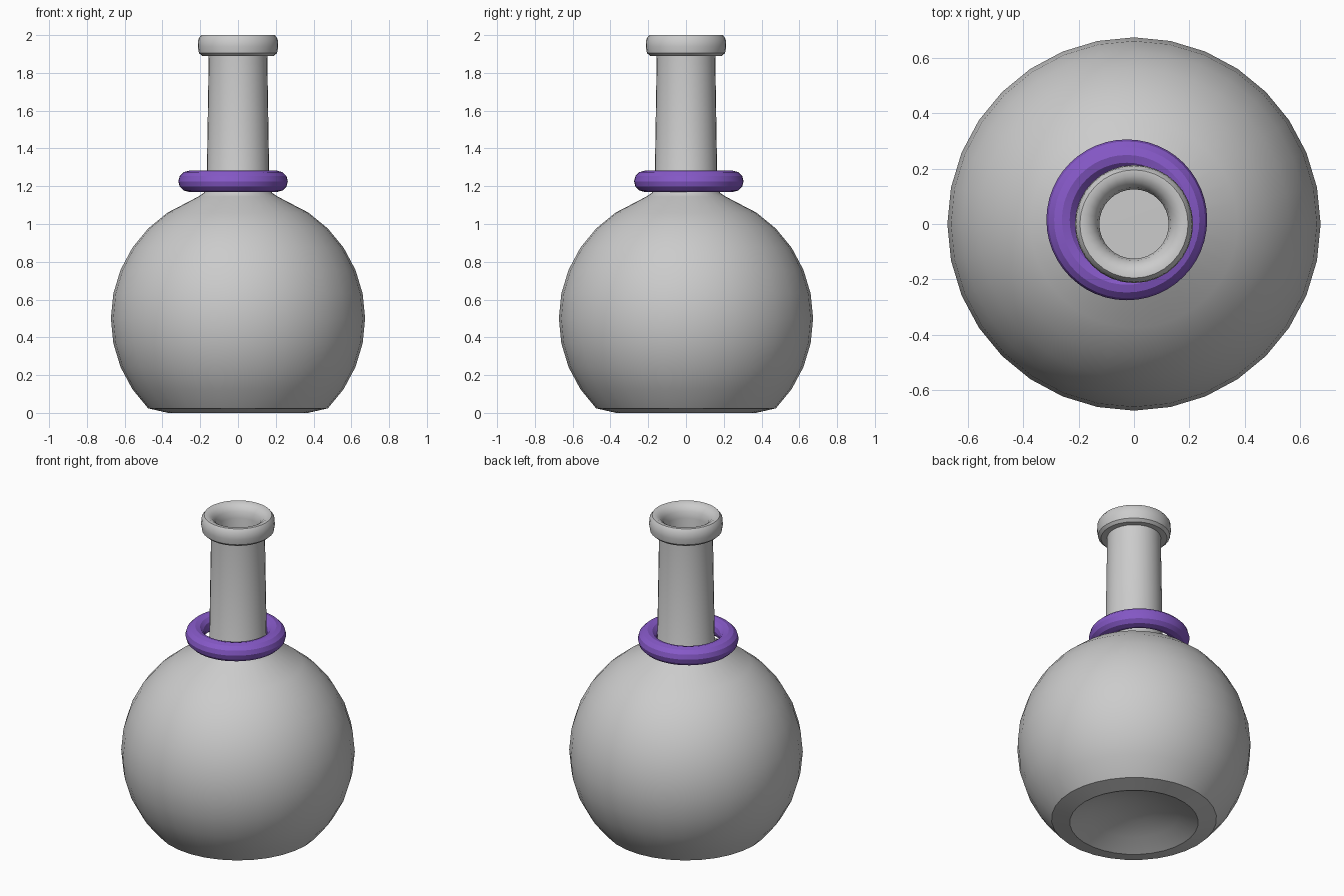
import bpy, bmesh, math

if "Cube" in bpy.data.objects:
    bpy.data.objects.remove(bpy.data.objects["Cube"])

SEG = 32


def lathe(name, profile, seg=SEG):
    """Revolve (radius, height) points round the z axis; radius 0 makes a pole."""
    bm = bmesh.new()
    rings = []
    for r, z in profile:
        if r == 0:
            rings.append([bm.verts.new((0, 0, z))] * seg)
        else:
            rings.append([bm.verts.new((r * math.cos(2 * math.pi * i / seg),
                                        r * math.sin(2 * math.pi * i / seg), z))
                          for i in range(seg)])
    for a, b in zip(rings, rings[1:]):
        for i in range(seg):
            j = (i + 1) % seg
            bm.faces.new(list(dict.fromkeys((a[i], a[j], b[j], b[i]))))
    bmesh.ops.recalc_face_normals(bm, faces=bm.faces)
    mesh = bpy.data.meshes.new(name)
    bm.to_mesh(mesh)
    bm.free()
    obj = bpy.data.objects.new(name, mesh)
    bpy.context.collection.objects.link(obj)
    return obj


def smooth(obj, angle):
    bpy.ops.object.select_all(action='DESELECT')
    obj.select_set(True)
    bpy.context.view_layer.objects.active = obj
    bpy.ops.object.shade_smooth_by_angle(angle=math.radians(angle))


def arc(radius, start, end, steps):
    """Points of a circle about z = 0.5, angles measured from the horizontal."""
    pts = []
    for k in range(steps + 1):
        a = math.radians(start + (end - start) * k / steps)
        pts.append((radius * math.cos(a), 0.5 + radius * math.sin(a)))
    return pts


# Flask: hollow base, round body, neck, rolled lip, then the inner wall
base = [(0, 0.1), (0.13, 0.088), (0.26, 0.05), (0.37, 0)]
body = arc(0.673, -45, 67.5, 10)
neck = [(0.21, 1.145), (0.18, 1.165), (0.166, 1.2), (0.155, 1.89)]
lip = [(0.19, 1.89), (0.207, 1.905), (0.213, 1.94), (0.21, 1.98), (0.195, 2.0),
       (0.175, 2.0), (0.15, 1.985), (0.132, 1.96), (0.125, 1.92)]
inside = [(0.127, 1.18)] + arc(0.63, 67.5, -40, 9) + [(0, 0.11)]
flask = lathe("flask", base + body[:-1] + neck + lip + inside)
smooth(flask, 35)

# Loose ring resting round the foot of the neck
bpy.ops.mesh.primitive_torus_add(major_segments=48, minor_segments=12,
                                 major_radius=0.234, minor_radius=0.056,
                                 location=(-0.026, 0.015, 1.226))
ring = bpy.context.object
ring.name = "neck_ring"
smooth(ring, 25)
purple = bpy.data.materials.new("purple")
purple.diffuse_color = (0.24, 0.10, 0.58, 1)
purple.use_nodes = True
purple.node_tree.nodes["Principled BSDF"].inputs["Base Color"].default_value = purple.diffuse_color
ring.data.materials.append(purple)
